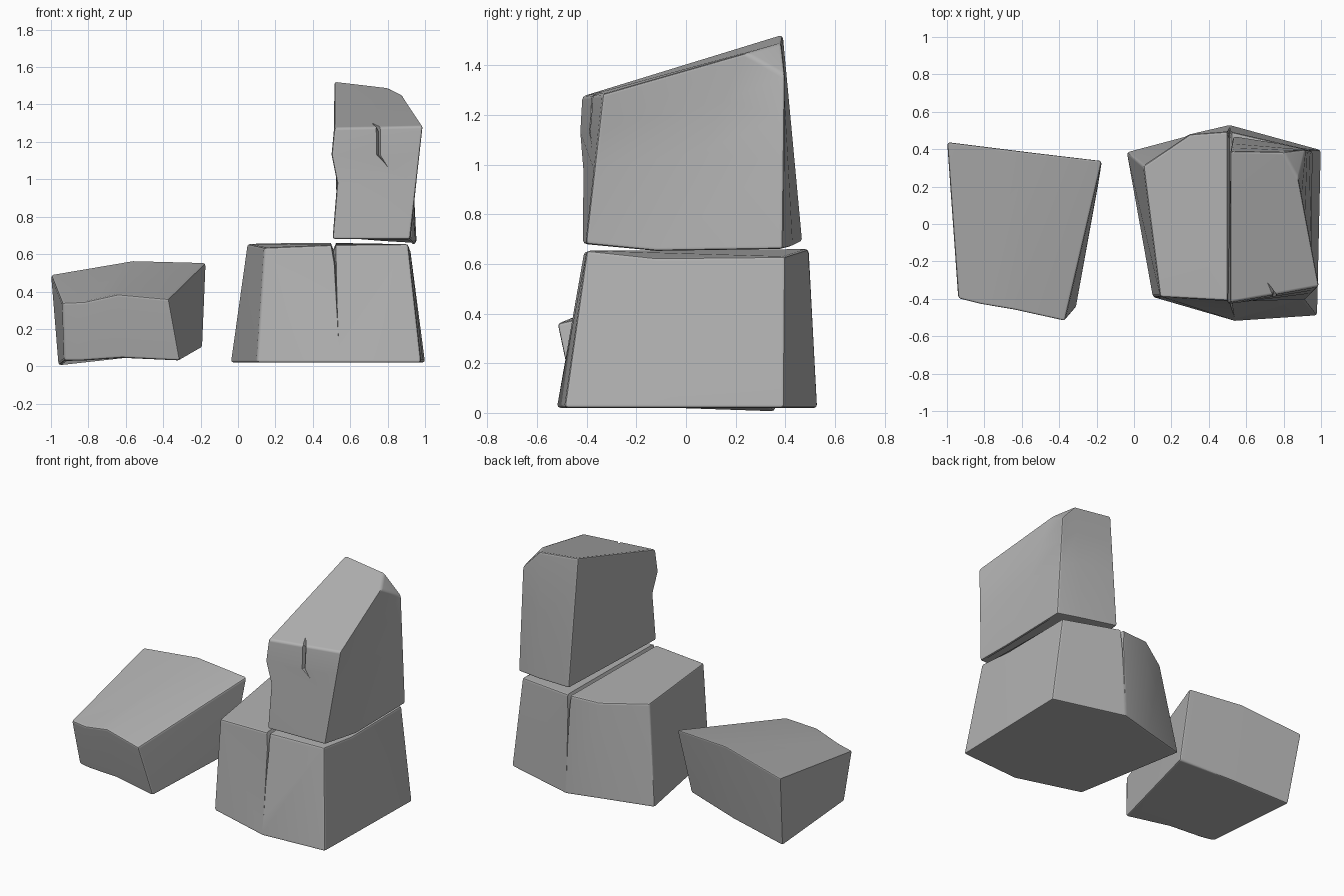
import bpy, bmesh, math
from mathutils import Vector

old = bpy.data.objects.get("Cube")
if old:
    bpy.data.objects.remove(old)

stone = bpy.data.materials.new("stone_grey")
stone.use_nodes = True
GREY = (0.45, 0.45, 0.45, 1)
stone.diffuse_color = GREY
bsdf = stone.node_tree.nodes["Principled BSDF"]
bsdf.inputs["Base Color"].default_value = GREY
bsdf.inputs["Roughness"].default_value = 0.8


def loft(name, rings, top_caps=None):
    """Closed solid through stacked rings; the top may be split into facets."""
    bm = bmesh.new()
    loops = [[bm.verts.new(p) for p in ring] for ring in rings]
    n = len(rings[0])
    for low, high in zip(loops, loops[1:]):
        for i in range(n):
            j = (i + 1) % n
            bm.faces.new((low[i], low[j], high[j], high[i]))
    bm.faces.new(loops[0][::-1])
    for cap in top_caps or [range(n)]:
        bm.faces.new([loops[-1][i] for i in cap])
    bmesh.ops.recalc_face_normals(bm, faces=bm.faces)
    mesh = bpy.data.meshes.new(name)
    bm.to_mesh(mesh)
    bm.free()
    mesh.materials.append(stone)
    obj = bpy.data.objects.new(name, mesh)
    bpy.context.collection.objects.link(obj)
    return obj


def crack_cutter(path):
    """Wedge along a path of (point, outward direction, half width, depth)."""
    side = Vector((1, 0, 0))
    rings = []
    for point, out, width, depth in path:
        p, out = Vector(point), Vector(out).normalized()
        rings.append([p + out * 0.03 - side * width * 1.6,
                      p + out * 0.03 + side * width * 1.6,
                      p - out * depth])
    cutter = loft("crack_cutter", rings)
    cutter.hide_render = True
    return cutter


def finish(obj, cutter=None):
    """Worn edges, optional crack, smooth shading."""
    bpy.ops.object.select_all(action="DESELECT")
    bpy.context.view_layer.objects.active = obj
    obj.select_set(True)
    bevel = obj.modifiers.new("worn_edges", "BEVEL")
    bevel.width, bevel.segments = 0.014, 2
    bevel.limit_method, bevel.angle_limit = "ANGLE", math.radians(24)
    bpy.ops.object.modifier_apply(modifier="worn_edges")
    if cutter:
        cut = obj.modifiers.new("crack", "BOOLEAN")
        cut.object, cut.operation, cut.solver = cutter, "DIFFERENCE", "EXACT"
        bpy.ops.object.modifier_apply(modifier="crack")
        bpy.data.objects.remove(cutter)
    bpy.ops.object.shade_smooth_by_angle(angle=math.radians(35))
    weighted = obj.modifiers.new("even_shading", "WEIGHTED_NORMAL")
    weighted.keep_sharp = True


# Small loose boulder
boulder = loft("small_boulder", [
    [(-.93, -.33, .03), (-.84, -.35, .03), (-.62, -.39, .045), (-.31, -.45, .03),
     (-.19, .22, .10), (-.56, .30, .05), (-.96, .36, .005)],
    [(-.94, -.40, .34), (-.82, -.43, .345), (-.64, -.46, .385), (-.37, -.52, .36),
     (-.17, .34, .555), (-.56, .385, .565), (-1, .44, .49)],
], [(0, 1, 5, 6), (1, 2, 5), (2, 3, 4, 5)])
finish(boulder)

# Wide base block, split by a seam running up the front, over the top, down the back
base = loft("base_block", [
    [(.10, -.39, .02), (.54, -.52, .02), (.98, -.49, .02), (.99, -.05, .02),
     (1, .395, .02), (.51, .53, .02), (.27, .465, .02), (-.04, .385, .02)],
    [(.14, -.39, .635), (.51, -.41, .65), (.91, -.40, .655), (.92, -.12, .625),
     (.92, .40, .63), (.51, .495, .66), (.30, .48, .66), (.05, .31, .655)],
], [(0, 1, 5, 6, 7), (1, 2, 3, 4, 5)])
seam = crack_cutter([
    ((.54, -.515, .08), (0, -1, 0), .001, .002),
    ((.52, -.43, .55), (0, -1, .2), .008, .03),
    ((.51, -.41, .65), (0, -1, 1), .014, .05),
    ((.51, .49, .66), (0, 1, 1), .014, .05),
    ((.51, .50, .55), (0, 1, .2), .008, .03),
    ((.51, .53, .08), (0, 1, 0), .001, .002),
])
finish(base, seam)

# Tall slanted upper block with a chipped front-left edge
low = [(.505, -.415, .68), (.92, -.405, .68), (.95, -.12, .652), (.955, .39, .66),
       (.78, .43, .67), (.53, .47, .69)]
high = [(.515, -.42, 1.275), (.99, -.335, 1.285), (.88, .24, 1.45), (.92, .40, 1.36),
        (.80, .385, 1.49), (.515, .39, 1.525)]


def between(t, chipped):
    ring = [Vector(a).lerp(Vector(b), t) for a, b in zip(low, high)]
    ring[0] = Vector(chipped)
    return ring


tower = loft("upper_block", [
    low, between(.5, (.53, -.415, .98)), between(.76, (.5, -.428, 1.13)), high,
], [(0, 1, 2, 4, 5), (2, 3, 4)])
fissure = crack_cutter([
    ((.69, -.29, 1.33), (0, -.5, 1), .001, .002),
    ((.75, -.375, 1.28), (0, -1, .8), .012, .035),
    ((.752, -.39, 1.13), (0, -1, 0), .012, .035),
    ((.85, -.40, 1.0), (0, -1, 0), .001, .002),
])
finish(tower, fissure)
